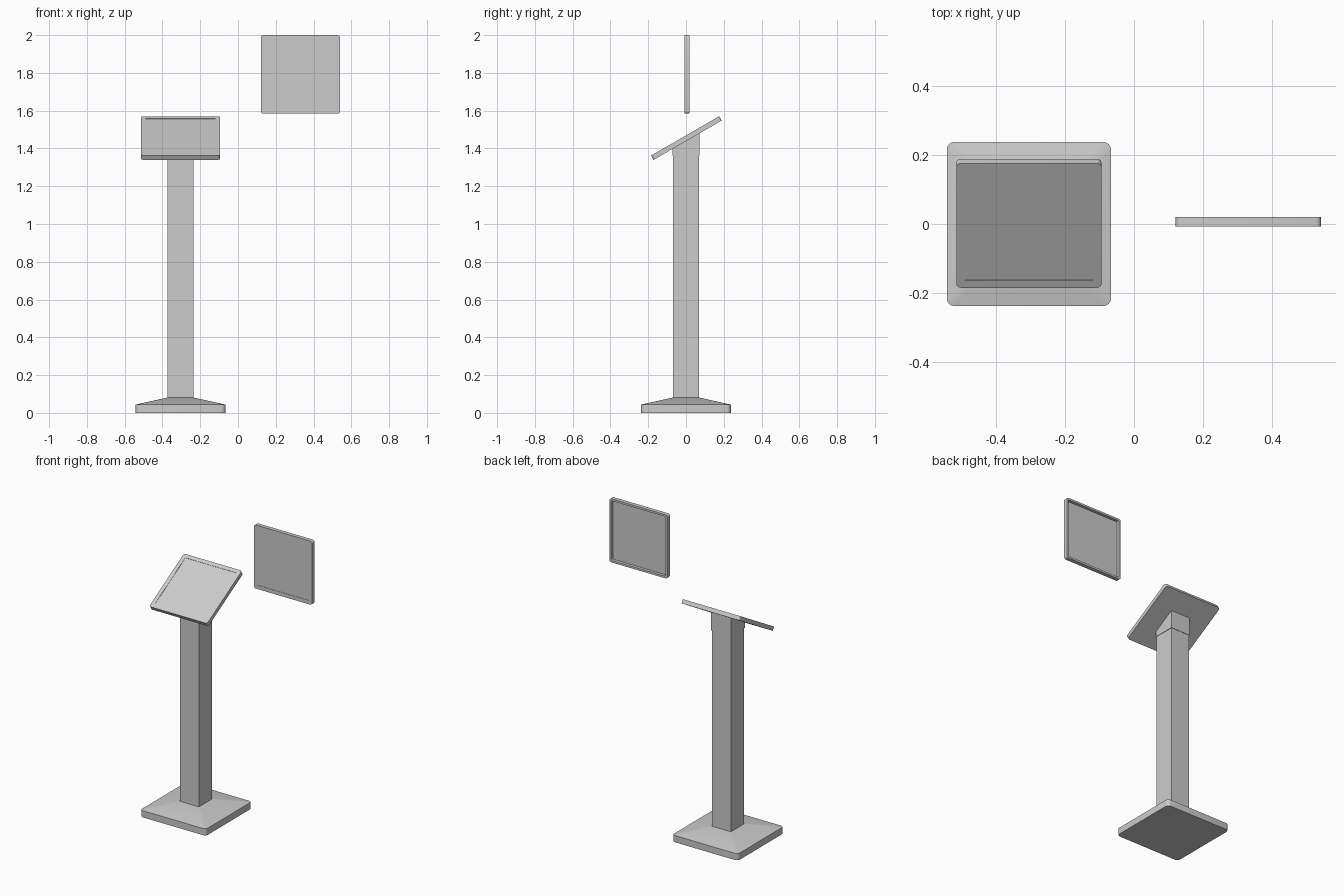
import bpy, bmesh, math

if "Cube" in bpy.data.objects:
    bpy.data.objects.remove(bpy.data.objects["Cube"])

STAND_X = -0.304
TILT = math.radians(30)


def ring(w, h, r, z, seg=4):
    """Rounded rectangle outline at height z."""
    pts = []
    for i, (sx, sy) in enumerate(((1, 1), (-1, 1), (-1, -1), (1, -1))):
        for k in range(seg + 1):
            a = math.pi / 2 * (i + k / seg)
            pts.append((sx * (w / 2 - r) + r * math.cos(a),
                        sy * (h / 2 - r) + r * math.sin(a), z))
    return pts


def loft(name, rings, loc, rot_x=0.0):
    """Skin a stack of outlines and cap both ends."""
    bm = bmesh.new()
    loops = [[bm.verts.new(p) for p in ring(*r)] for r in rings]
    for a, b in zip(loops, loops[1:]):
        for i in range(len(a)):
            j = (i + 1) % len(a)
            bm.faces.new((a[i], a[j], b[j], b[i]))
    bm.faces.new(loops[0][::-1])
    bm.faces.new(loops[-1])
    bmesh.ops.recalc_face_normals(bm, faces=bm.faces)
    me = bpy.data.meshes.new(name)
    bm.to_mesh(me)
    bm.free()
    ob = bpy.data.objects.new(name, me)
    bpy.context.collection.objects.link(ob)
    ob.location = loc
    ob.rotation_euler.x = rot_x
    bpy.ops.object.select_all(action='DESELECT')
    ob.select_set(True)
    bpy.context.view_layer.objects.active = ob
    bpy.ops.object.shade_smooth_by_angle(angle=math.radians(30))
    return ob


def block(name, half, z0, z1, slope=0.0):
    """Square column whose top can slope up towards the back."""
    bm = bmesh.new()
    bmesh.ops.create_cube(bm, size=2)
    for v in bm.verts:
        v.co.x *= half
        v.co.y *= half
        v.co.z = z1 + v.co.y * slope if v.co.z > 0 else z0
    me = bpy.data.meshes.new(name)
    bm.to_mesh(me)
    bm.free()
    ob = bpy.data.objects.new(name, me)
    ob.location.x = STAND_X
    bpy.context.collection.objects.link(ob)
    return ob


# Foot: straight rim, then a shallow pyramid up to the post
loft("base", [(0.475, 0.475, 0.022, 0), (0.475, 0.475, 0.022, 0.044),
              (0.142, 0.142, 0.006, 0.081)], (STAND_X, 0, 0))

# Post and slightly wider sloped neck
block("post", 0.069, 0.07, 1.38)
block("neck", 0.0715, 1.362, 1.45, math.tan(TILT))

# Tilted panel: flat back, barely recessed screen
W, H, R, T = 0.42, 0.416, 0.014, 0.0132
screen = [(W - 0.05, H - 0.05, 0.002, T), (W - 0.05, H - 0.05, 0.002, T - 0.002)]
loft("tilted_panel", [(W, H, R, -T), (W, H, R, T)] + screen,
     (STAND_X, 0.002, 1.455), TILT)

# Floating panel: same front, open tray at the back
lip = 0.026
tray = [(W - lip, H - lip, 0.006, T - 0.007), (W - lip, H - lip, 0.006, -T)]
loft("upright_panel", tray + [(W, H, R, -T), (W, H, R, T)] + screen,
     (0.3305, 0.0065, 2 - H / 2), math.radians(90))
